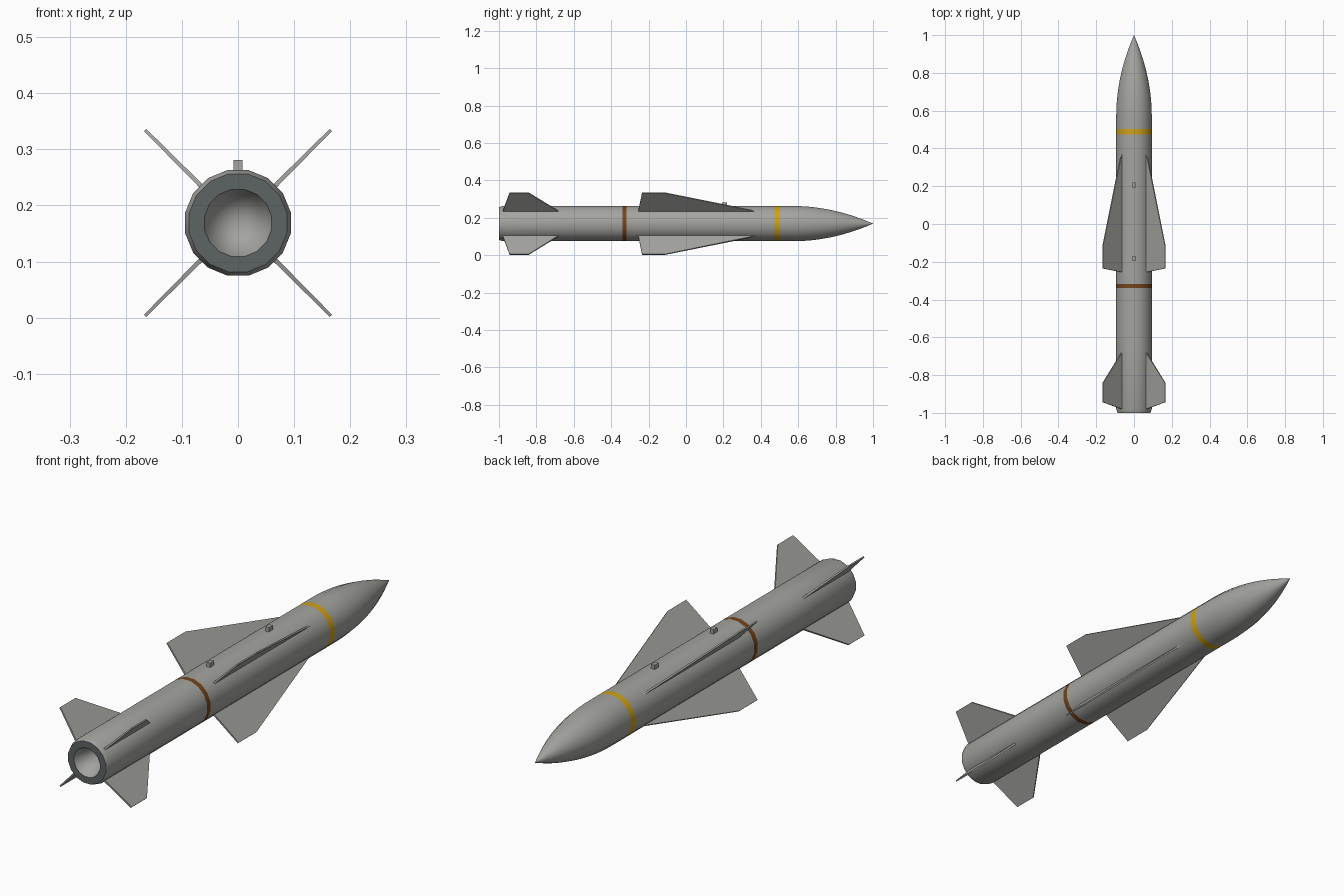
import bpy, bmesh, math
from mathutils import Vector

AXIS_Z = 0.169   # height of the body axis
SIDES = 16
R = 0.096        # body radius

cube = bpy.data.objects.get("Cube")
if cube:
    bpy.data.objects.remove(cube, do_unlink=True)


def material(name, rgb):
    m = bpy.data.materials.new(name)
    m.use_nodes = True
    colour = (*rgb, 1.0)
    m.diffuse_color = colour
    bsdf = next(n for n in m.node_tree.nodes if n.type == 'BSDF_PRINCIPLED')
    bsdf.inputs["Base Color"].default_value = colour
    bsdf.inputs["Roughness"].default_value = 0.6
    return m


GREY = material("body grey", (0.37, 0.37, 0.35))
DARK = material("dark tail grey", (0.11, 0.125, 0.125))
YELLOW = material("yellow band", (0.62, 0.36, 0.01))
BROWN = material("brown band", (0.17, 0.06, 0.012))


def finish(name, bm, mats, smooth=False):
    bmesh.ops.recalc_face_normals(bm, faces=bm.faces)
    mesh = bpy.data.meshes.new(name)
    bm.to_mesh(mesh)
    bm.free()
    for m in mats:
        mesh.materials.append(m)
    obj = bpy.data.objects.new(name, mesh)
    bpy.context.collection.objects.link(obj)
    if smooth:
        bpy.ops.object.select_all(action='DESELECT')
        obj.select_set(True)
        bpy.context.view_layer.objects.active = obj
        bpy.ops.object.shade_smooth_by_angle(angle=math.radians(30))
    return obj


def lathe(name, profile, mats, slots=None):
    """Turn (y, radius) points about the body axis; slots maps segment to material."""
    bm = bmesh.new()
    rings = []
    for y, r in profile:
        if r == 0:
            rings.append([bm.verts.new((0, y, AXIS_Z))] * SIDES)
            continue
        angles = [(i + 0.5) * math.tau / SIDES for i in range(SIDES)]
        rings.append([bm.verts.new((r * math.cos(a), y, AXIS_Z + r * math.sin(a)))
                      for a in angles])
    for s, (a, b) in enumerate(zip(rings, rings[1:])):
        for i in range(SIDES):
            j = (i + 1) % SIDES
            corners = list(dict.fromkeys((a[i], a[j], b[j], b[i])))
            bm.faces.new(corners).material_index = (slots or {}).get(s, 0)
    return finish(name, bm, mats, smooth=True)


# Nose: parabolic ogive with a small blunt tip
NOSE_Y, STEPS = 0.57, 14
ogive = [(NOSE_Y + (1 - NOSE_Y) * t, R * (1 - t * t))
         for t in (0.985 * i / STEPS for i in range(STEPS + 1))]
lathe("nose_cone", ogive + [(0.998, 0.002), (1.0, 0)], [GREY])

# Middle body with the two painted bands
lathe("main_body", [(-0.625, R), (-0.34, R), (-0.317, R), (0.473, R), (0.503, R), (NOSE_Y, R)],
      [GREY, BROWN, YELLOW], {1: 1, 3: 2})

# Tail section: chamfered end, dark rear ring and hollow exhaust cone
lathe("tail_section", [(-0.625, R), (-0.98, R), (-1.0, 0.089), (-1.0, 0.061), (-0.85, 0)],
      [GREY, DARK], {2: 1})


def fin(name, outline, angle):
    """Thin tapered plate from (radius, y) corners, root corners first."""
    bm = bmesh.new()
    out = Vector((math.cos(angle), 0, math.sin(angle)))
    side = Vector((-out.z, 0, out.x))
    centre = Vector((0, 0, AXIS_Z))
    layers = []
    for sign in (1, -1):
        layers.append([bm.verts.new(centre + out * r + Vector((0, y, 0))
                                    + side * sign * (0.004 if r < 0.1 else 0.0028))
                       for r, y in outline])
    front, back = layers
    bm.faces.new(front)
    bm.faces.new(back[::-1])
    n = len(outline)
    for i in range(n):
        j = (i + 1) % n
        bm.faces.new((front[j], front[i], back[i], back[j]))
    finish(name, bm, [GREY])


# Four wings and four tail fins in an X
ROOT, TIP = 0.092, 0.234
WING = [(ROOT, -0.255), (ROOT, 0.382), (TIP, -0.115), (TIP, -0.235)]
TAIL = [(ROOT, -0.98), (ROOT, -0.68), (TIP, -0.842), (TIP, -0.943)]
for k, place in enumerate(("upper_left", "upper_right", "lower_right", "lower_left")):
    angle = math.radians(45 + 90 * k)
    fin(place + "_wing", WING, angle)
    fin(place + "_tail_fin", TAIL, angle)

# Hanging lugs on top
for name, y in (("front_lug", 0.206), ("rear_lug", -0.183)):
    bm = bmesh.new()
    bmesh.ops.create_cube(bm, size=1)
    bmesh.ops.scale(bm, vec=(0.016, 0.027, 0.025), verts=bm.verts)
    bmesh.ops.translate(bm, vec=(0, y, 0.2685), verts=bm.verts)
    finish(name, bm, [GREY])
